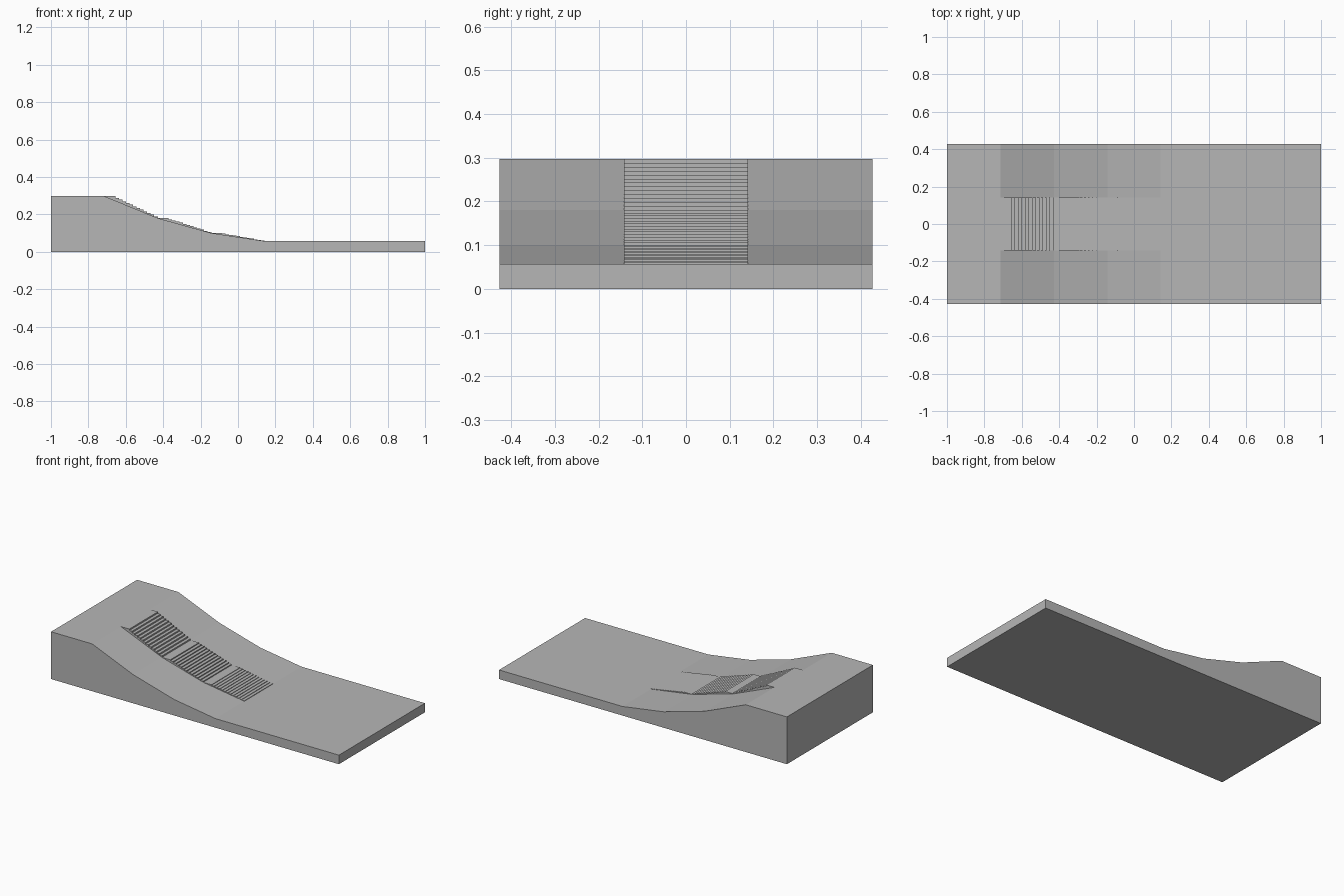
import bpy
import bmesh

cube = bpy.data.objects.get("Cube")
if cube:
    bpy.data.objects.remove(cube, do_unlink=True)

stone = bpy.data.materials.new("stone grey")
stone.use_nodes = True
grey = (0.47, 0.47, 0.47, 1)
stone.diffuse_color = grey
stone.node_tree.nodes["Principled BSDF"].inputs["Base Color"].default_value = grey


def extrude_profile(name, profile, half_width):
    """Extrude an x-z outline evenly to both sides along y."""
    bm = bmesh.new()
    face = bm.faces.new([bm.verts.new((x, -half_width, z)) for x, z in profile])
    side = bmesh.ops.extrude_face_region(bm, geom=[face])["geom"]
    moved = [v for v in side if isinstance(v, bmesh.types.BMVert)]
    bmesh.ops.translate(bm, verts=moved, vec=(0, 2 * half_width, 0))
    bmesh.ops.recalc_face_normals(bm, faces=bm.faces)
    mesh = bpy.data.meshes.new(name)
    bm.to_mesh(mesh)
    bm.free()
    mesh.materials.append(stone)
    obj = bpy.data.objects.new(name, mesh)
    bpy.context.collection.objects.link(obj)
    return obj


# Hillside: plateau, three slopes easing off, flat lower ground
slope = [(-0.714, 0.297), (-0.429, 0.18), (-0.143, 0.1), (0.143, 0.057)]
extrude_profile("hillside", [(-1, 0), (-1, 0.297)] + slope + [(1, 0.057), (1, 0)], 0.427)

# Staircase: each slope carries a landing followed by a flight of steps
TREADS = 12
LANDING = 0.058
outline = [(slope[0][0], 0.03)]
for (x0, z0), (x1, z1) in zip(slope, slope[1:]):
    start = x0 + LANDING
    run = (x1 - start) / TREADS
    rise = (z0 - z1) / (TREADS + 1)
    outline.append((x0, z0))
    for i in range(TREADS + 1):
        x = start + i * run
        outline += [(x, z0 - i * rise), (x, z0 - (i + 1) * rise)]
    outline.pop()
outline += [slope[-1], (slope[-1][0], 0.03)]
extrude_profile("staircase", outline, 0.142)
